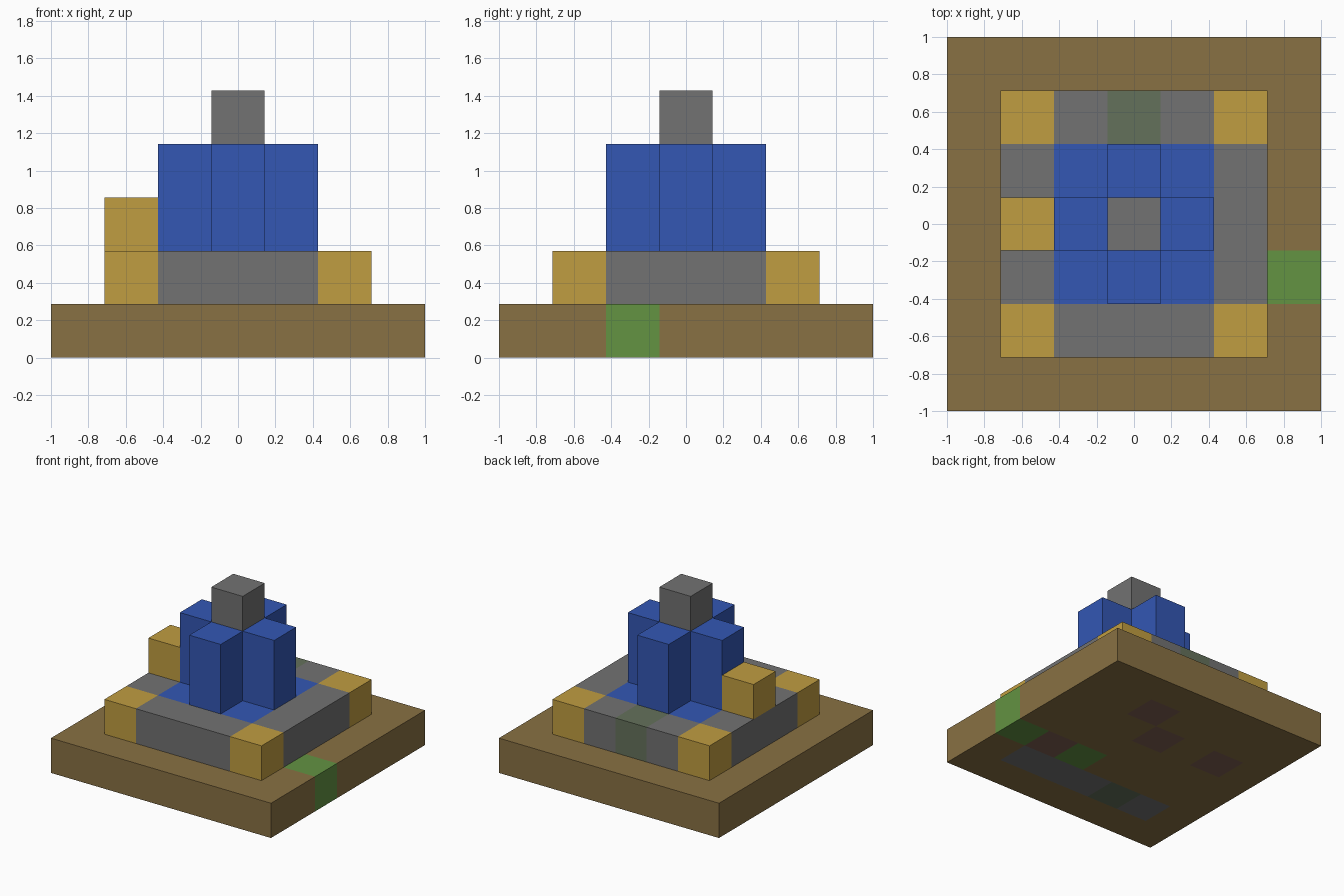
import bpy, bmesh

if "Cube" in bpy.data.objects:
    bpy.data.objects.remove(bpy.data.objects["Cube"], do_unlink=True)

CELL = 2 / 7  # edge of one block


def to_linear(v):
    v /= 255
    return v / 12.92 if v <= 0.04045 else ((v + 0.055) / 1.055) ** 2.4


def make_material(name, *rgb):
    mat = bpy.data.materials.new(name)
    mat.use_nodes = True
    colour = (*[to_linear(c) for c in rgb], 1)
    mat.diffuse_color = colour
    mat.node_tree.nodes["Principled BSDF"].inputs["Base Color"].default_value = colour
    return mat


# One letter per block colour
PALETTE = {
    "E": make_material("earth_brown", 137, 113, 67),
    "C": make_material("clay_brown", 128, 97, 82),
    "S": make_material("stone_grey", 114, 114, 114),
    "M": make_material("mossy_stone", 100, 113, 91),
    "G": make_material("grass_green", 99, 147, 66),
    "Y": make_material("sand_gold", 192, 157, 65),
    "B": make_material("deep_blue", 51, 87, 180),
}


def block_layer(name, rows, base, levels=1, shift=(0, 0)):
    """Closed slab of blocks; rows run back to front, '.' is empty."""
    n = len(rows)
    cells = {(x, n - 1 - r): key for r, row in enumerate(rows)
             for x, key in enumerate(row) if key != "."}
    keys = sorted(set(cells.values()))
    z0, z1 = base * CELL, (base + levels) * CELL
    bm = bmesh.new()

    def add_face(points, key):
        face = bm.faces.new([bm.verts.new(p) for p in points])
        face.material_index = keys.index(key)

    for (cx, cy), key in cells.items():
        x = (cx - n / 2 + shift[0]) * CELL
        y = (cy - n / 2 + shift[1]) * CELL
        ring = [(x, y), (x + CELL, y), (x + CELL, y + CELL), (x, y + CELL)]
        add_face([(*p, z1) for p in ring], key)
        add_face([(*p, z0) for p in reversed(ring)], key)
        # Side walls only where there is no neighbour
        for i, (dx, dy) in enumerate([(0, -1), (1, 0), (0, 1), (-1, 0)]):
            if (cx + dx, cy + dy) not in cells:
                a, b = ring[i], ring[(i + 1) % 4]
                add_face([(*a, z0), (*b, z0), (*b, z1), (*a, z1)], key)
    bmesh.ops.remove_doubles(bm, verts=bm.verts, dist=0.001)
    mesh = bpy.data.meshes.new(name)
    bm.to_mesh(mesh)
    bm.free()
    for key in keys:
        mesh.materials.append(PALETTE[key])
    obj = bpy.data.objects.new(name, mesh)
    bpy.context.collection.objects.link(obj)
    return obj


# Ground slab, with mixed blocks buried in it
block_layer("ground_slab", [
    "EEEEEEE",
    "EEEECEE",
    "ECECEEE",
    "EEEEEEE",
    "EEEEGCG",
    "ESMSSSE",
    "EEEEEEE"], 0)

# Stone rim with gold corners around a blue floor
block_layer("basin", [
    "YSMSY",
    "SBBBS",
    "SBBBS",
    "SBBBS",
    "YSSSY"], 1)

# Cross-shaped blue tower, two blocks high
block_layer("blue_tower", [".B.", "BBB", ".B."], 2, levels=2)

# Stone cap on the tower and a single gold block on the rim
block_layer("tower_cap", ["S"], 4)
block_layer("gold_block", ["Y"], 2, shift=(-2, 0))
